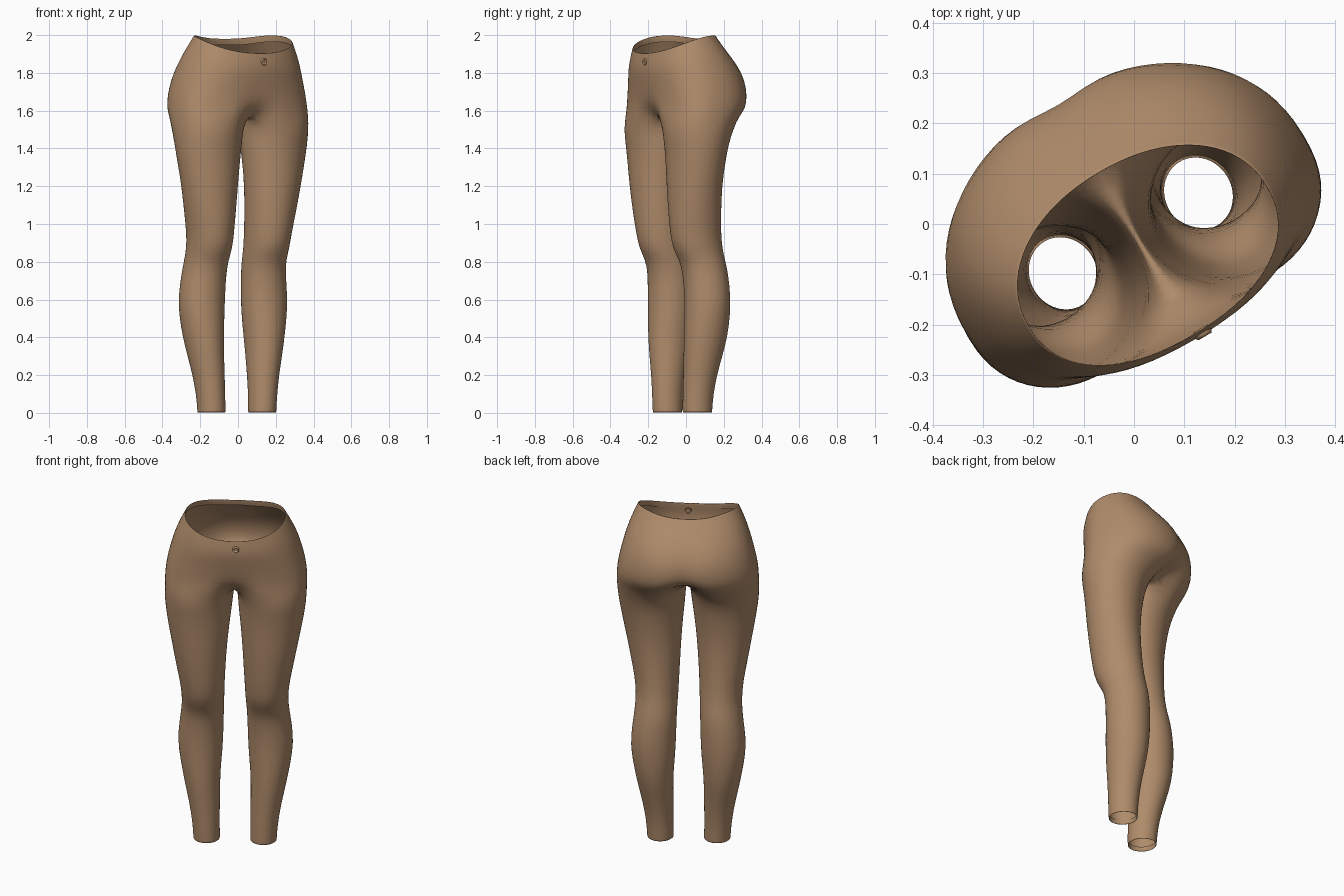
import bpy, bmesh, math
from mathutils import Matrix

YAW = math.radians(30.5)          # the trousers are turned to the front right
OUT, INN = 20, 8                  # segments on outer side / inner thigh

mat = bpy.data.materials.new("tan fabric")
mat.diffuse_color = (0.43, 0.26, 0.145, 1)

# leg rows: height, centre u, centre v, half width, half depth
LEG = [
    (0.03, 0.146, -0.013, 0.067, 0.074), (0.004, 0.146, -0.013, 0.069, 0.076),
    (0.0, 0.146, -0.013, 0.073, 0.080), (0.02, 0.146, -0.013, 0.073, 0.081),
    (0.10, 0.150, -0.011, 0.075, 0.084), (0.20, 0.157, -0.003, 0.083, 0.092),
    (0.30, 0.168, 0.008, 0.094, 0.106), (0.40, 0.177, 0.02, 0.105, 0.119),
    (0.52, 0.182, 0.027, 0.121, 0.122), (0.62, 0.182, 0.028, 0.125, 0.122),
    (0.74, 0.172, 0.021, 0.118, 0.122), (0.81, 0.167, 0.004, 0.116, 0.124),
    (0.87, 0.165, -0.023, 0.117, 0.137), (0.95, 0.167, -0.036, 0.122, 0.140),
    (1.05, 0.174, -0.046, 0.134, 0.142), (1.20, 0.186, -0.055, 0.152, 0.146),
    (1.32, 0.194, -0.052, 0.169, 0.154), (1.42, 0.198, -0.048, 0.183, 0.167),
    (1.50, 0.200, -0.040, 0.190, 0.188)]

# torso rows: height, half width, centre v, front depth, back depth,
#             front notch, back cleft, notch width, front squareness, waist dip, centre lift
TORSO = [
    (1.57, 0.390, -0.01, 0.229, 0.245, 0.075, 0.12, 0.065, 0.72, 0, 0.035),
    (1.615, 0.389, 0.0, 0.236, 0.287, 0.022, 0.038, 0.065, 0.74, 0, 0.02),
    (1.68, 0.381, 0.0, 0.240, 0.299, 0.002, 0.020, 0.06, 0.77, 0, 0),
    (1.76, 0.362, -0.005, 0.246, 0.298, 0, 0.015, 0.06, 0.82, 0.05, 0),
    (1.84, 0.340, -0.02, 0.242, 0.273, 0, 0.01, 0.06, 0.86, 0.2, 0),
    (1.92, 0.311, -0.045, 0.213, 0.236, 0, 0, 0.06, 0.88, 0.55, 0),
    (1.985, 0.283, -0.067, 0.186, 0.202, 0, 0, 0.06, 0.89, 0.95, 0),
    (2.0, 0.277, -0.07, 0.182, 0.196, 0, 0, 0.06, 0.89, 1, 0),
    (1.999, 0.273, -0.07, 0.178, 0.192, 0, 0, 0.06, 0.89, 1, 0),
    (1.965, 0.281, -0.067, 0.185, 0.197, 0, 0, 0.06, 0.89, 1, 0)]


def add_point(bm, side, u, v, z):
    # the stance is slightly uneven: the left leg stands a little wider
    k = min(1, max(0, (1.56 - z) / 0.5))
    lean = -0.025 if side < 0 else -0.005
    return bm.verts.new((side * u - 0.009 * (1 - k) + lean * k, v, z))


def leg_ring(bm, side, z, cu, cv, a, b):
    angles = [-130 + 260 * i / OUT for i in range(OUT + 1)]
    angles += [130 + 100 * i / INN for i in range(1, INN)]
    return [add_point(bm, side, cu + a * math.cos(math.radians(t)),
                      cv + b * math.sin(math.radians(t)), z) for t in angles]


def torso_ring(bm, side, h, a, cv, bf, bb, notch, cleft, width, square, dip, lift):
    ring = []
    for i in range(OUT + 1):
        t = math.pi * (i / OUT - 0.5)
        c, s = max(math.cos(t), 0), math.sin(t)
        p = square if s < 0 else 0.94
        u = 0 if i in (0, OUT) else a * c ** p
        fall = math.exp(-(u / width) ** 2)
        if s < 0:
            v = cv - bf * (-s) ** p + notch * fall
        else:
            v = cv + bb * s ** p - cleft * fall
        d = 0.04 - v
        drop = 0.095 * (d / 0.29) ** 2 if d > 0 else 0.018 * min(1, (d / 0.08) ** 2)
        rise = lift * math.exp(-(u / 0.1) ** 2)
        ring.append(add_point(bm, side, u, v, h - dip * drop + rise))
    for k in (0, OUT):            # centre line stays shared by both sides
        ring[k].co.x = -0.009
    return ring


def bridge(bm, r0, r1, count, closed):
    for i in range(count):
        j = (i + 1) % len(r0) if closed else i + 1
        bm.faces.new((r0[i], r0[j], r1[j], r1[i]))


def build_side(bm, side):
    # one leg and half of the seat, joined at the crotch seam
    legs = [leg_ring(bm, side, *row) for row in LEG]
    torso = [torso_ring(bm, side, *row) for row in TORSO]
    for r0, r1 in zip(legs, legs[1:]):
        bridge(bm, r0, r1, OUT + INN, True)
    for r0, r1 in zip(torso, torso[1:]):
        bridge(bm, r0, r1, OUT, False)
    front, back = torso[0][0].co, torso[0][OUT].co
    seam = []
    for i in range(1, INN):
        co = back.lerp(front, i / INN)
        co.z -= 0.015 * math.sin(math.pi * i / INN)
        seam.append(bm.verts.new(co))
    bridge(bm, legs[-1], torso[0] + seam, OUT + INN, True)


def finish(bm, name):
    me = bpy.data.meshes.new(name)
    for f in bm.faces:
        f.smooth = True
    bm.to_mesh(me)
    bm.free()
    me.materials.append(mat)
    ob = bpy.data.objects.new(name, me)
    bpy.context.collection.objects.link(ob)
    ob.rotation_euler.z = YAW
    return ob


# trousers: left side is built mirrored, flipped, then welded to the right
bm = bmesh.new()
build_side(bm, -1)
bmesh.ops.reverse_faces(bm, faces=bm.faces[:])
build_side(bm, 1)
bmesh.ops.remove_doubles(bm, verts=[v for v in bm.verts if v.co.z > 1.52], dist=0.0005)
trousers = finish(bm, "trousers")
sub = trousers.modifiers.new("smooth", "SUBSURF")
sub.levels = sub.render_levels = 1

# waist button: dished disc facing the front
bm = bmesh.new()
place = Matrix.Translation((0.008, -0.254, 1.858)) @ Matrix.Rotation(math.pi / 2, 4, 'X')
prev = None
for r, h in ((0.016, -0.008), (0.019, 0.004), (0.015, 0.010), (0.010, 0.008), (0.007, 0.002)):
    ring = [bm.verts.new(place @ Matrix.Translation(
        (r * math.cos(k * math.pi / 6), r * math.sin(k * math.pi / 6), h)).translation)
        for k in range(12)]
    if prev:
        bridge(bm, prev, ring, 12, True)
    prev = ring
bm.faces.new(prev)
finish(bm, "button")
